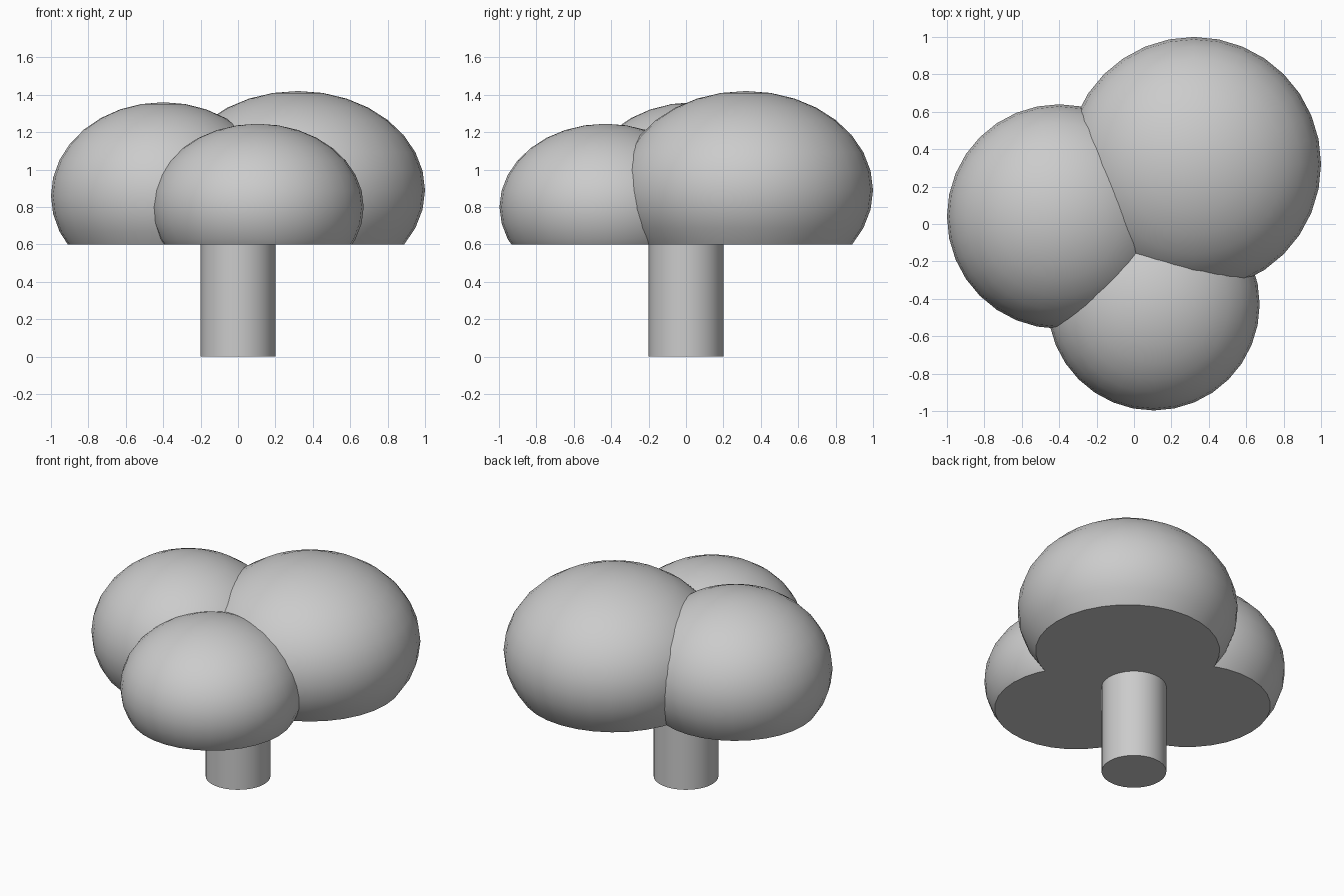
import bpy
import bmesh
from mathutils import Matrix, Vector

cube = bpy.data.objects.get("Cube")
if cube:
    bpy.data.objects.remove(cube, do_unlink=True)

# One plain grey for the whole tree
grey = bpy.data.materials.new("light_grey")
grey.use_nodes = True
colour = (0.6, 0.6, 0.6, 1.0)
grey.diffuse_color = colour
grey.node_tree.nodes["Principled BSDF"].inputs["Base Color"].default_value = colour

CANOPY_BASE = 0.6


def finish(name, bm):
    bmesh.ops.recalc_face_normals(bm, faces=bm.faces)
    mesh = bpy.data.meshes.new(name)
    bm.to_mesh(mesh)
    bm.free()
    mesh.materials.append(grey)
    obj = bpy.data.objects.new(name, mesh)
    bpy.context.collection.objects.link(obj)
    bpy.ops.object.select_all(action="DESELECT")
    obj.select_set(True)
    bpy.context.view_layer.objects.active = obj
    bpy.ops.object.shade_smooth_by_angle(angle=0.6)
    return obj


def foliage(name, centre, radius, height):
    """Squashed ball with its underside sliced flat."""
    bm = bmesh.new()
    place = Matrix.Translation(centre) @ Matrix.Diagonal((radius, radius, height, 1))
    bmesh.ops.create_uvsphere(bm, u_segments=32, v_segments=16, radius=1, matrix=place)
    cut = bmesh.ops.bisect_plane(
        bm, geom=bm.verts[:] + bm.edges[:] + bm.faces[:],
        plane_co=Vector((0, 0, CANOPY_BASE)), plane_no=Vector((0, 0, 1)),
        clear_inner=True)
    rim = [e for e in cut["geom_cut"] if isinstance(e, bmesh.types.BMEdge)]
    bmesh.ops.contextual_create(bm, geom=rim)
    return finish(name, bm)


# Canopy
foliage("foliage_back_left", (0.32, 0.32, 0.89), 0.68, 0.53)
foliage("foliage_right", (-0.40, 0.04, 0.86), 0.60, 0.50)
foliage("foliage_front", (0.105, -0.43, 0.80), 0.567, 0.445)

# Trunk
trunk = bmesh.new()
bmesh.ops.create_cone(trunk, cap_ends=True, segments=32, radius1=0.2, radius2=0.2,
                      depth=CANOPY_BASE,
                      matrix=Matrix.Translation((0, 0, CANOPY_BASE / 2)))
finish("trunk", trunk)
